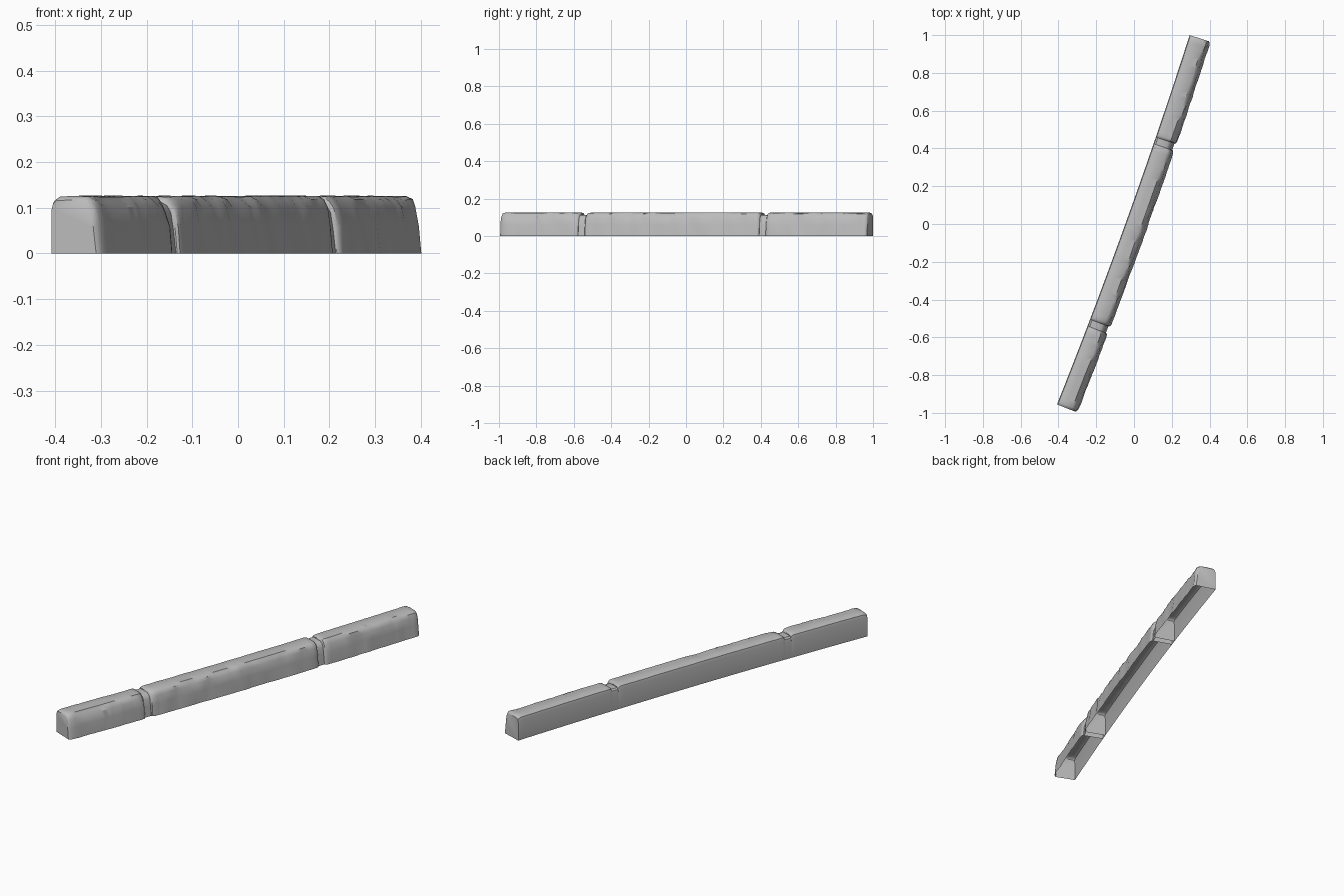
import bpy, bmesh, math
from mathutils import Vector, noise

cube = bpy.data.objects.get("Cube")
if cube:
    bpy.data.objects.remove(cube)

stone = bpy.data.materials.new("grey stone")
stone.use_nodes = True
GREY = (0.5, 0.5, 0.5, 1)
stone.diffuse_color = GREY
stone.node_tree.nodes["Principled BSDF"].inputs["Base Color"].default_value = GREY

# Kerb section, flat back to worn face: (across, up, wear across, wear up)
SECTION = [
    (0.000, 0.000, 0, 0), (0.000, 0.105, 0, 0.1), (0.004, 0.119, 0, 0.4),
    (0.014, 0.126, 0, 0.5), (0.045, 0.127, 0, 0.4), (0.083, 0.126, 0.3, 0.6),
    (0.097, 0.119, 1.2, 1.3), (0.106, 0.103, 1.2, 0.8), (0.112, 0.060, 1, 0),
    (0.118, 0.000, 0.6, 0)]


def place(y, across, up):
    """Point on the gently curved run, measured from its back edge."""
    slope = 0.36 - 0.039 * y
    side = Vector((1, -slope, 0)).normalized()
    return Vector((-0.046 + 0.36 * y - 0.0195 * y * y, y, up)) + side * across


def ring(bm, y, inset, rough):
    verts = []
    for i, (across, up, wear_a, wear_u) in enumerate(SECTION):
        wave = abs(noise.noise(Vector((y * 7, i * 0.25, 3))))
        chip = abs(noise.noise(Vector((y * 28, i * 0.7, 9))))
        wear = rough * (0.011 * wave + 0.007 * chip)
        across -= wear * wear_a + inset * min(1, across / 0.08)
        up -= wear * 0.55 * wear_u + inset * min(1, up / 0.1)
        verts.append(bm.verts.new(place(y, max(0, across), max(0, up))))
    return verts


def shell(name, stations, rough, caps):
    """Open-bottomed run lofted through (y, inset) stations."""
    bm = bmesh.new()
    rings = [ring(bm, y, inset, rough) for y, inset in stations]
    for a, b in zip(rings, rings[1:]):
        for i in range(len(a) - 1):
            bm.faces.new((a[i], b[i], b[i + 1], a[i + 1]))
    if caps:
        bm.faces.new(rings[0])
        bm.faces.new(rings[-1][::-1])
    mesh = bpy.data.meshes.new(name)
    bm.to_mesh(mesh)
    bm.free()
    mesh.materials.append(stone)
    obj = bpy.data.objects.new(name, mesh)
    bpy.context.collection.objects.link(obj)
    bpy.ops.object.select_all(action="DESELECT")
    obj.select_set(True)
    bpy.context.view_layer.objects.active = obj
    bpy.ops.object.shade_smooth_by_angle(angle=math.radians(35))


# Three kerb stones with eased ends
BLOCKS = [("front_kerb_stone", -0.955, -0.54), ("middle_kerb_stone", -0.505, 0.425),
          ("back_kerb_stone", 0.46, 1.0)]
for name, start, end in BLOCKS:
    lo, hi = start + 0.014, end - 0.014
    n = round((hi - lo) / 0.02)
    body = [(lo + (hi - lo) * k / n, 0) for k in range(n + 1)]
    shell(name, [(start, 0.009), (start + 0.004, 0.004)] + body
          + [(end - 0.004, 0.004), (end, 0.009)], 1, True)

# Recessed joints between the stones
for name, a, b in (("front_joint", BLOCKS[0], BLOCKS[1]), ("back_joint", BLOCKS[1], BLOCKS[2])):
    shell(name, [(a[2], 0.014), (b[1], 0.014)], 0, False)
